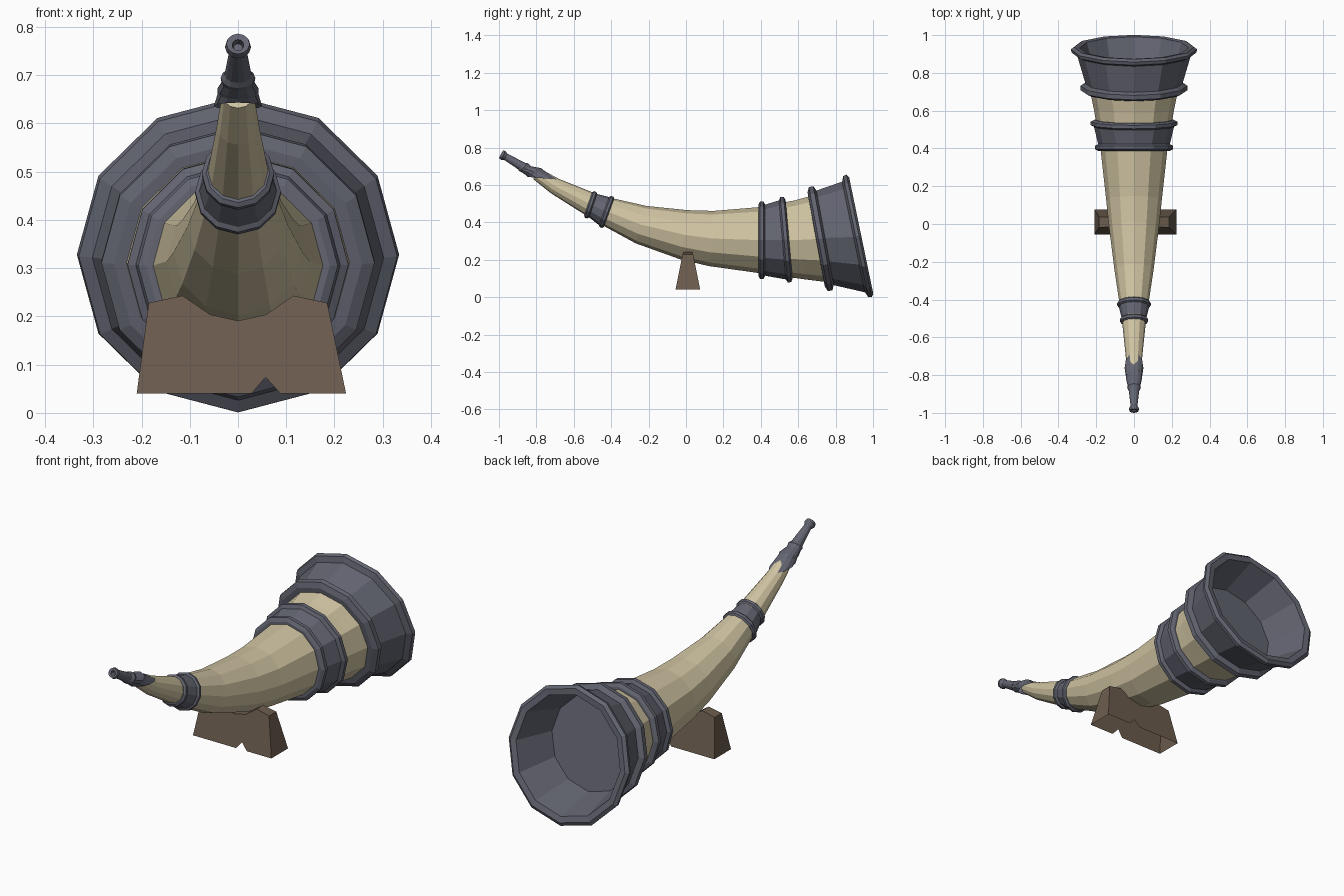
import bpy, bmesh, math

if "Cube" in bpy.data.objects:
    bpy.data.objects.remove(bpy.data.objects["Cube"])

SIDES = 12


def material(name, rgb):
    m = bpy.data.materials.new(name)
    m.diffuse_color = (*rgb, 1)
    m.use_nodes = True
    m.node_tree.nodes["Principled BSDF"].inputs["Base Color"].default_value = m.diffuse_color
    return m


BONE = material("bone", (0.63, 0.55, 0.36))
METAL = material("dark metal", (0.125, 0.13, 0.165))
WOOD = material("brown wood", (0.15, 0.108, 0.075))


def finish(bm, name, mat):
    bmesh.ops.recalc_face_normals(bm, faces=bm.faces)
    mesh = bpy.data.meshes.new(name)
    bm.to_mesh(mesh)
    bm.free()
    mesh.materials.append(mat)
    obj = bpy.data.objects.new(name, mesh)
    bpy.context.collection.objects.link(obj)
    return obj


def off(st, s, r):
    """Station moved by s along its own axis, with radius r."""
    y, z, t = st[:3]
    a = math.radians(t)
    return (y + s * math.cos(a), z + s * math.sin(a), t, r)


def span(st):
    """Station (y, z, tilt, radius) -> top point, bottom point, half width."""
    y, z, t, r = st
    a = math.radians(t)
    dy, dz = -math.sin(a) * r, math.cos(a) * r
    return (y + dy, z + dz, y - dy, z - dz, r)


def loft(name, mat, spans, cap_start=True, cap_end=True):
    bm = bmesh.new()
    loops = []
    for yt, zt, yb, zb, w in spans:
        loop = []
        for i in range(SIDES):
            a = 2 * math.pi * i / SIDES
            k = (1 + math.cos(a)) / 2
            loop.append(bm.verts.new((w * math.sin(a), yb + (yt - yb) * k, zb + (zt - zb) * k)))
        loops.append(loop)
    for p, q in zip(loops, loops[1:]):
        for i in range(SIDES):
            j = (i + 1) % SIDES
            bm.faces.new((p[i], p[j], q[j], q[i]))
    if cap_start:
        bm.faces.new(loops[0])
    if cap_end:
        bm.faces.new(loops[-1])
    return finish(bm, name, mat)


def bead(st, r, h, rise):
    """Raised rim around a station."""
    return [off(st, -h, r), off(st, -h * 0.5, r + rise), off(st, h * 0.5, r + rise), off(st, h, r)]


def band(name, a, b, h, rise):
    st = [off(a, -h, a[3] - 0.03)] + bead(a, a[3], h, rise) + bead(b, b[3], h, rise)
    st.append(off(b, h, b[3] - 0.03))
    loft(name, METAL, [span(s) for s in st], False, False)


# Curved horn body
horn = [(-0.80, 0.66, -31, 0.033), (-0.70, 0.594, -29, 0.044), (-0.508, 0.495, -22, 0.064),
        (-0.42, 0.457, -20, 0.077), (-0.24, 0.388, -16, 0.104), (-0.01, 0.334, -9, 0.133),
        (0.135, 0.314, -5, 0.148), (0.405, 0.305, 0, 0.178), (0.61, 0.307, 7, 0.213),
        (0.70, 0.311, 10, 0.232)]
loft("horn_body", BONE, [span(s) for s in horn])

# Metal bands
band("small_band", (-0.51, 0.494, -19, 0.066), (-0.425, 0.456, -20, 0.08), 0.014, 0.009)
band("large_band", (0.405, 0.305, 0, 0.19), (0.533, 0.308, 5, 0.212), 0.018, 0.017)

# Bell with rims and recessed floor
S, E = (0.72, 0.313, 10.4), (0.925, 0.328, 11.7)
bell = [off(S, -0.025, 0.22)] + bead(S, 0.257, 0.024, 0.026)
bell += [off(E, -0.03, 0.302), off(E, -0.018, 0.33), off(E, 0.0, 0.334), off(E, 0.012, 0.318),
         off(E, 0.008, 0.288), off(S, 0.012, 0.23)]
loft("bell", METAL, [span(s) for s in bell], False, True)

# Mouthpiece: hole, flange, stepped slanted sleeve
loft("mouthpiece", METAL, [
    (-0.962, 0.765, -0.97, 0.75, 0.009),
    (-0.983, 0.774, -0.994, 0.751, 0.012),
    (-0.978, 0.786, -1.0, 0.744, 0.024),
    (-0.966, 0.782, -0.988, 0.735, 0.027),
    (-0.955, 0.768, -0.972, 0.734, 0.018),
    (-0.86, 0.718, -0.898, 0.684, 0.028),
    (-0.845, 0.716, -0.89, 0.673, 0.036),
    (-0.828, 0.7, -0.878, 0.668, 0.034),
    (-0.775, 0.69, -0.858, 0.654, 0.043),
    (-0.755, 0.674, -0.852, 0.65, 0.042),
    (-0.68, 0.629, -0.845, 0.643, 0.05)], True, False)

# Saddle stand: tapered walls, open underneath, notch in the lower edge
outline = [(-0.21, 0.04), (-0.185, 0.228), (-0.115, 0.243), (-0.058, 0.204), (0, 0.191),
           (0.058, 0.204), (0.115, 0.243), (0.185, 0.228), (0.224, 0.04),
           (0.088, 0.04), (0.057, 0.074), (0.028, 0.04)]
bm = bmesh.new()
walls = []
for side in (-1, 1):
    walls.append([bm.verts.new((x, 0.01 + side * (0.066 - 0.2 * (z - 0.04)), z)) for x, z in outline])
    bm.faces.new(walls[-1])
for i in range(8):
    bm.faces.new((walls[0][i], walls[0][i + 1], walls[1][i + 1], walls[1][i]))
finish(bm, "saddle_stand", WOOD)
